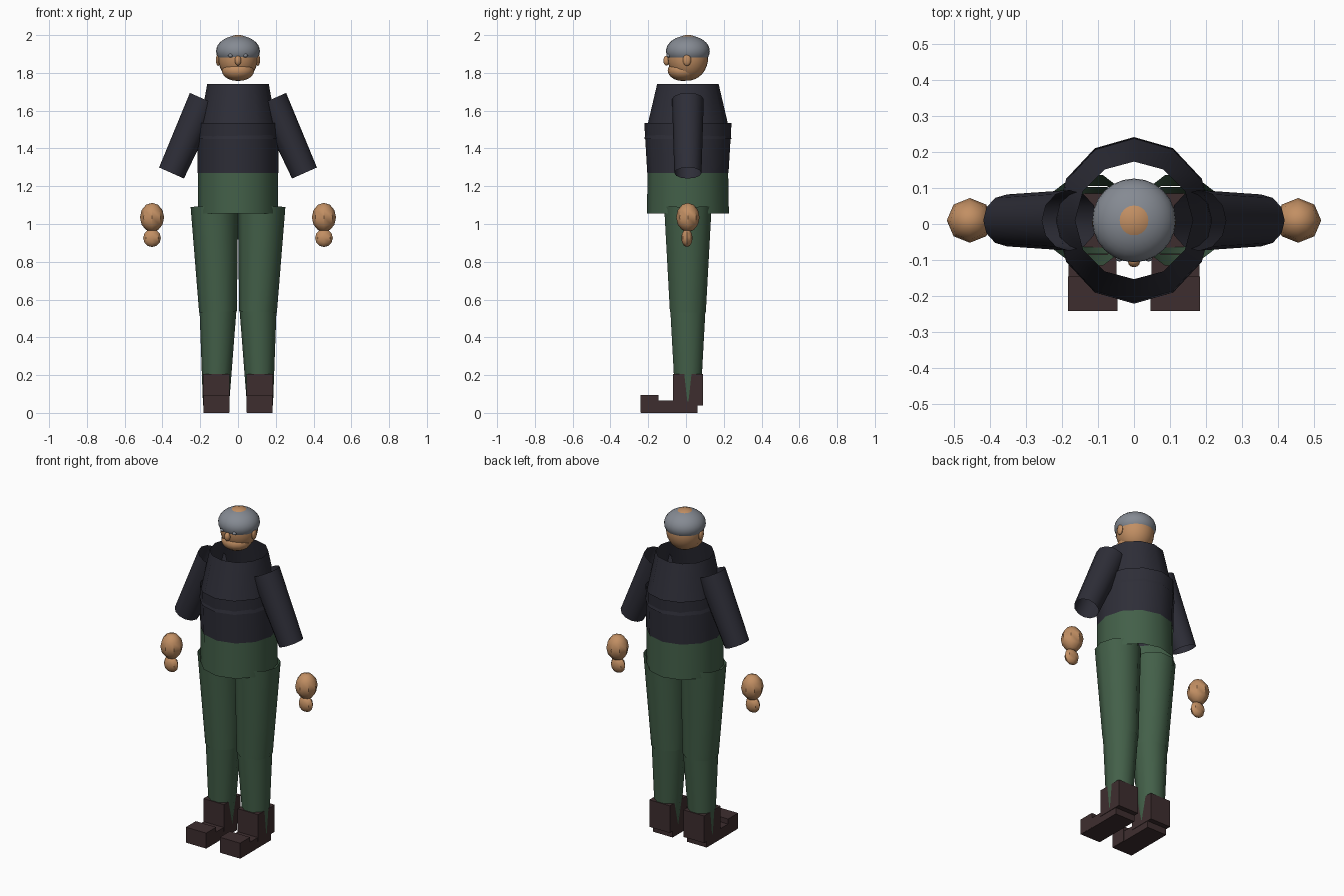
import bpy, bmesh, math
from mathutils import Vector, Matrix

if "Cube" in bpy.data.objects:
    bpy.data.objects.remove(bpy.data.objects["Cube"])


def material(name, rgb):
    m = bpy.data.materials.new(name)
    m.diffuse_color = (*rgb, 1)
    m.use_nodes = True
    m.node_tree.nodes["Principled BSDF"].inputs["Base Color"].default_value = m.diffuse_color
    return m


JACKET = material("dark_jacket", (0.027, 0.027, 0.039))
GREEN = material("green_trousers", (0.056, 0.116, 0.066))
SKIN = material("skin", (0.54, 0.275, 0.125))
LEATHER = material("brown_leather", (0.048, 0.027, 0.028))
HAIR = material("grey_hair", (0.235, 0.255, 0.29))
CY = 0.01  # shared body axis in y


def finish(name, bm, mat, smooth=True):
    bmesh.ops.recalc_face_normals(bm, faces=bm.faces)
    me = bpy.data.meshes.new(name)
    bm.to_mesh(me)
    bm.free()
    me.materials.append(mat)
    ob = bpy.data.objects.new(name, me)
    bpy.context.collection.objects.link(ob)
    if smooth:
        bpy.ops.object.select_all(action='DESELECT')
        ob.select_set(True)
        bpy.context.view_layer.objects.active = ob
        bpy.ops.object.shade_smooth_by_angle(angle=math.radians(40))
    return ob


def tube(name, a, b, ra, rb, sides, mat):
    """Open tapered tube from a to b; radii are (x, y) pairs."""
    a, b = Vector(a), Vector(b)
    axis = (b - a).normalized()
    v = Vector((0, 1, 0))
    u = v.cross(axis).normalized()
    bm = bmesh.new()
    rings = []
    for c, r in ((a, ra), (b, rb)):
        rings.append([bm.verts.new(c + u * r[0] * math.cos(t) + v * r[1] * math.sin(t))
                      for t in (2 * math.pi * i / sides for i in range(sides))])
    for i in range(sides):
        j = (i + 1) % sides
        bm.faces.new((rings[0][i], rings[0][j], rings[1][j], rings[1][i]))
    return finish(name, bm, mat)


def ball(name, loc, radii, mat, seg=12, rings=8):
    bm = bmesh.new()
    bmesh.ops.create_uvsphere(bm, u_segments=seg, v_segments=rings, radius=1)
    bm.transform(Matrix.Translation(loc) @ Matrix.Diagonal((*radii, 1)))
    ob = finish(name, bm, mat)
    ob.data.polygons.foreach_set("use_smooth", [True] * len(ob.data.polygons))
    return ob


def box(name, x, y, z, mat):
    """Box given by its (min, max) range on each axis."""
    bm = bmesh.new()
    bmesh.ops.create_cube(bm, size=1)
    mid = [(r[0] + r[1]) / 2 for r in (x, y, z)]
    size = [abs(r[1] - r[0]) for r in (x, y, z)]
    bm.transform(Matrix.Translation(mid) @ Matrix.Diagonal((*size, 1)))
    return finish(name, bm, mat, False)


# Torso: three open overlapping tubes
tube("pelvis", (0, CY, 1.055), (0, CY, 1.28), (0.213, 0.217), (0.213, 0.213), 12, GREEN)
tube("jacket_lower", (0, CY, 1.27), (0, CY, 1.535), (0.215, 0.215), (0.213, 0.231), 12, JACKET)
tube("jacket_upper", (0, CY, 1.45), (0, CY, 1.74), (0.217, 0.231), (0.163, 0.163), 12, JACKET)

# Head with features
ball("head", (0, CY, 1.88), (0.105, 0.107, 0.121), SKIN, 24, 16)
ball("jaw", (0, -0.015, 1.812), (0.086, 0.082, 0.055), SKIN, 16, 10)
ball("hair", (0, CY, 1.915), (0.116, 0.116, 0.0822), HAIR, 24, 16)
ball("nose", (0, -0.103, 1.865), (0.017, 0.017, 0.026), SKIN)

for s, side in ((-1, "right"), (1, "left")):
    ball(f"ear_{side}", (s * 0.105, 0.005, 1.868), (0.012, 0.022, 0.031), SKIN)
    ball(f"eye_{side}", (s * 0.04, -0.092, 1.892), (0.012, 0.012, 0.01), HAIR)

    # Sleeve and detached hand
    tube(f"sleeve_{side}", (s * 0.352, CY, 1.27), (s * 0.178, CY, 1.66),
         (0.072, 0.072), (0.084, 0.084), 12, JACKET)
    ball(f"palm_{side}", (s * 0.455, CY, 1.035), (0.064, 0.062, 0.077), SKIN, 8, 6)
    ball(f"fingers_{side}", (s * 0.455, CY - 0.005, 0.926), (0.047, 0.03, 0.048), SKIN, 8, 6)

    # Trouser leg
    tube(f"thigh_{side}", (s * 0.106, CY, 0.535), (s * 0.125, CY, 1.095),
         (0.1, 0.1), (0.126, 0.132), 10, GREEN)
    tube(f"shin_{side}", (s * 0.116, CY, 0.06), (s * 0.106, CY, 0.55),
         (0.07, 0.07), (0.098, 0.098), 10, GREEN)

    # Boot
    box(f"boot_shaft_{side}", (s * 0.046, s * 0.185), (-0.07, 0.09), (0.04, 0.205), LEATHER)
    box(f"boot_sole_{side}", (s * 0.048, s * 0.182), (-0.238, 0.06), (0, 0.065), LEATHER)
    box(f"boot_toe_{side}", (s * 0.046, s * 0.183), (-0.241, -0.145), (0.002, 0.096), LEATHER)
